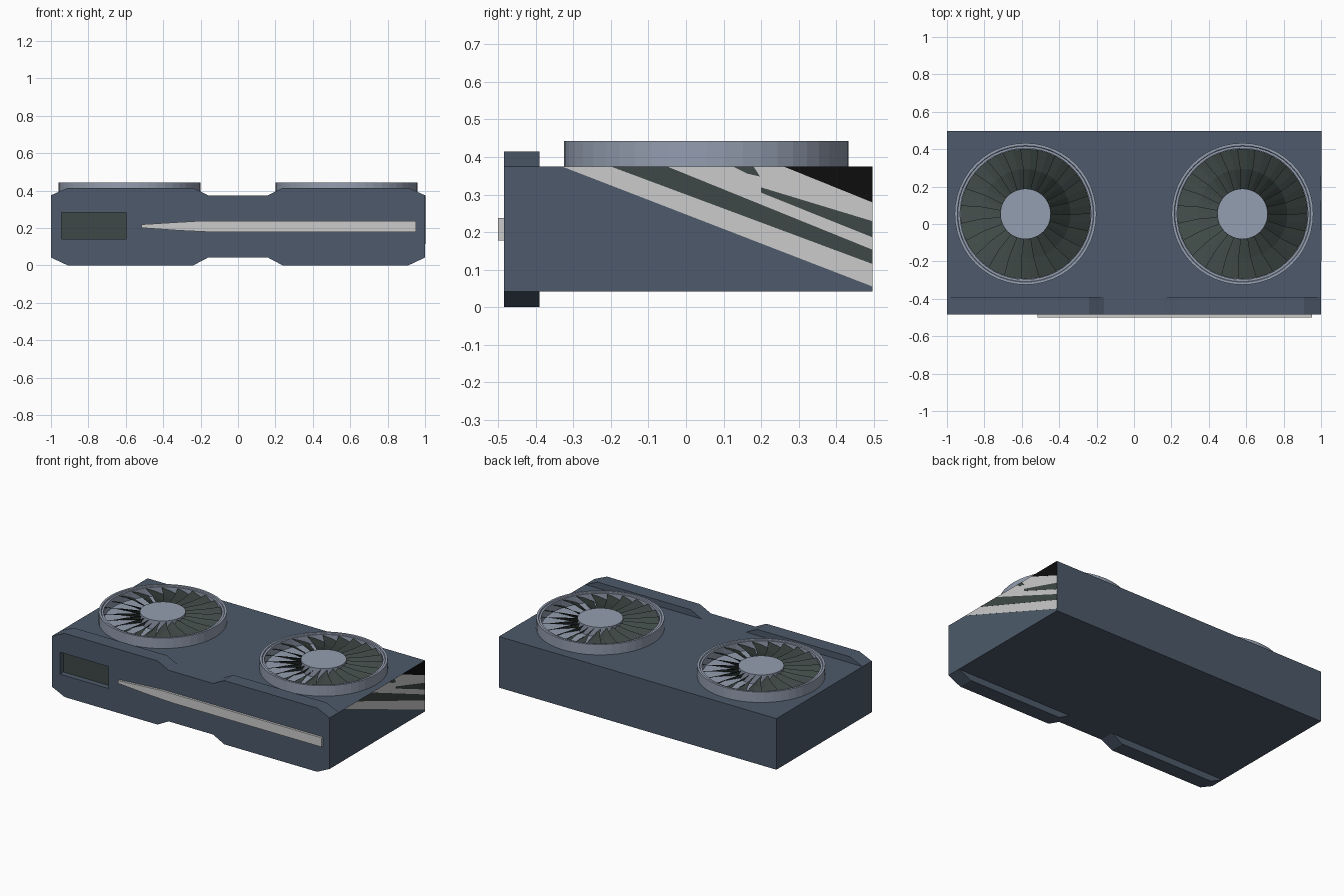
import bpy, bmesh, math

if "Cube" in bpy.data.objects:
    bpy.data.objects.remove(bpy.data.objects["Cube"])


def material(name, rgb):
    m = bpy.data.materials.new(name)
    m.diffuse_color = (*rgb, 1)
    m.use_nodes = True
    m.node_tree.nodes["Principled BSDF"].inputs["Base Color"].default_value = m.diffuse_color
    return m


SLATE = material("slate blue", (0.075, 0.102, 0.147))
STEEL = material("steel blue grey", (0.296, 0.342, 0.434))
GREEN = material("dark green grey", (0.048, 0.066, 0.061))
GREY = material("light grey", (0.60, 0.60, 0.60))
BLACK = material("black", (0.004, 0.004, 0.004))


def make(name, bm, mat):
    bmesh.ops.recalc_face_normals(bm, faces=bm.faces)
    me = bpy.data.meshes.new(name)
    bm.to_mesh(me)
    bm.free()
    me.materials.append(mat)
    ob = bpy.data.objects.new(name, me)
    bpy.context.collection.objects.link(ob)
    return ob


def prism(name, pts, place, a, b, mat):
    """Extrude a 2D outline from depth a to b; place(u, v, d) gives the 3D point."""
    bm = bmesh.new()
    lo = [bm.verts.new(place(u, v, a)) for u, v in pts]
    hi = [bm.verts.new(place(u, v, b)) for u, v in pts]
    bm.faces.new(lo)
    bm.faces.new(hi)
    n = len(pts)
    for i in range(n):
        j = (i + 1) % n
        bm.faces.new((lo[i], lo[j], hi[j], hi[i]))
    return make(name, bm, mat)


def along_y(u, v, d):
    return (u, d, v)


def along_x(u, v, d):
    return (d, u, v)


def rect(u0, u1, v0, v1):
    return [(u0, v0), (u1, v0), (u1, v1), (u0, v1)]


def lathe(name, profile, cx, cy, mat, sides=48):
    """Revolve (radius, height) points about a vertical axis."""
    bm = bmesh.new()
    rings = []
    for r, z in profile:
        if r == 0:
            rings.append([bm.verts.new((cx, cy, z))] * sides)
        else:
            rings.append([bm.verts.new((cx + r * math.cos(math.tau * i / sides),
                                        cy + r * math.sin(math.tau * i / sides), z))
                          for i in range(sides)])
    for p, q in zip(rings, rings[1:]):
        for i in range(sides):
            j = (i + 1) % sides
            bm.faces.new(list(dict.fromkeys((p[i], p[j], q[j], q[i]))))
    return make(name, bm, mat)


# Main housing
prism("housing", rect(-1, 1, 0.042, 0.375), along_y, -0.39, 0.497, SLATE)

# Front shroud with stepped, chamfered outline
half = [(0.16, 0.375), (0.24, 0.415), (0.91, 0.415), (1, 0.375),
        (1, 0.042), (0.91, 0), (0.24, 0), (0.16, 0.042)]
outline = half + [(-x, z) for x, z in reversed(half)]
shroud = prism("front_shroud", outline, along_y, -0.485, -0.39, SLATE)

# Connector recess in the shroud
window = rect(-0.945, -0.595, 0.14, 0.283)
cutter = prism("recess_cutter", window, along_y, -0.6, -0.445, SLATE)
cutter.hide_render = True
cutter.hide_viewport = True
cut = shroud.modifiers.new("recess", "BOOLEAN")
cut.operation = "DIFFERENCE"
cut.solver = "EXACT"
cut.object = cutter
prism("recess_panel", window, along_y, -0.448, -0.442, GREEN)

# Tapered light bar on the front
prism("light_bar", [(-0.515, 0.201), (-0.32, 0.187), (-0.13, 0.178), (0.953, 0.178),
                    (0.953, 0.238), (-0.2, 0.238), (-0.32, 0.231), (-0.515, 0.219)],
      along_y, -0.5, -0.484, GREY)

# Painted diagonal stripes on the right side
TOP = 0.3745
END = 0.4965
prism("side_panel", [(-0.33, TOP), (END, 0.055), (END, TOP)],
      along_x, 0.996, 1.0008, GREY)
stripes = {
    "lower_stripe": ([(-0.2, TOP), (END, 0.115), (END, 0.153), (-0.05, TOP)], GREEN),
    "upper_stripe": ([(0.2, 0.305), (END, 0.186), (END, 0.229), (0.2, 0.319)], GREEN),
    "stripe_fleck": ([(0.125, TOP), (0.165, 0.355), (0.197, 0.348), (0.18, TOP)], GREEN),
    "corner_stripe": ([(0.26, TOP), (END, 0.279), (END, TOP)], BLACK),
}
for name, (pts, mat) in stripes.items():
    prism(name, pts, along_x, 0.997, 1.0016, mat)


def fan_blades(name, cx, cy, count=23):
    """Pitched blades, high on the counter-clockwise edge, overlapping from above."""
    bm = bmesh.new()
    step = math.tau / count
    for k in range(count):
        rows = []
        for r, skew in ((0.125, 0), (0.24, -0.03), (0.349, 0)):
            row = []
            for t, z in ((-0.1, 0.386), (0.5, 0.413), (1.05, 0.434)):
                ang = (k + t) * step + skew
                row.append(bm.verts.new((cx + r * math.cos(ang),
                                         cy + r * math.sin(ang), z)))
            rows.append(row)
        for p, q in zip(rows, rows[1:]):
            for i in range(2):
                bm.faces.new((p[i], q[i], q[i + 1], p[i + 1]))
    return make(name, bm, GREEN)


# Two fans: rim with floor, hub and blades
for side, cx in (("left", -0.58), ("right", 0.58)):
    cy = 0.054
    lathe(side + "_fan_rim", [(0.379, 0.372), (0.379, 0.443), (0.365, 0.443), (0.362, 0.437),
                              (0.35, 0.437), (0.35, 0.379), (0, 0.379)], cx, cy, STEEL)
    lathe(side + "_fan_hub", [(0.135, 0.379), (0.135, 0.441), (0, 0.441)], cx, cy, STEEL)
    fan_blades(side + "_fan_blades", cx, cy)
